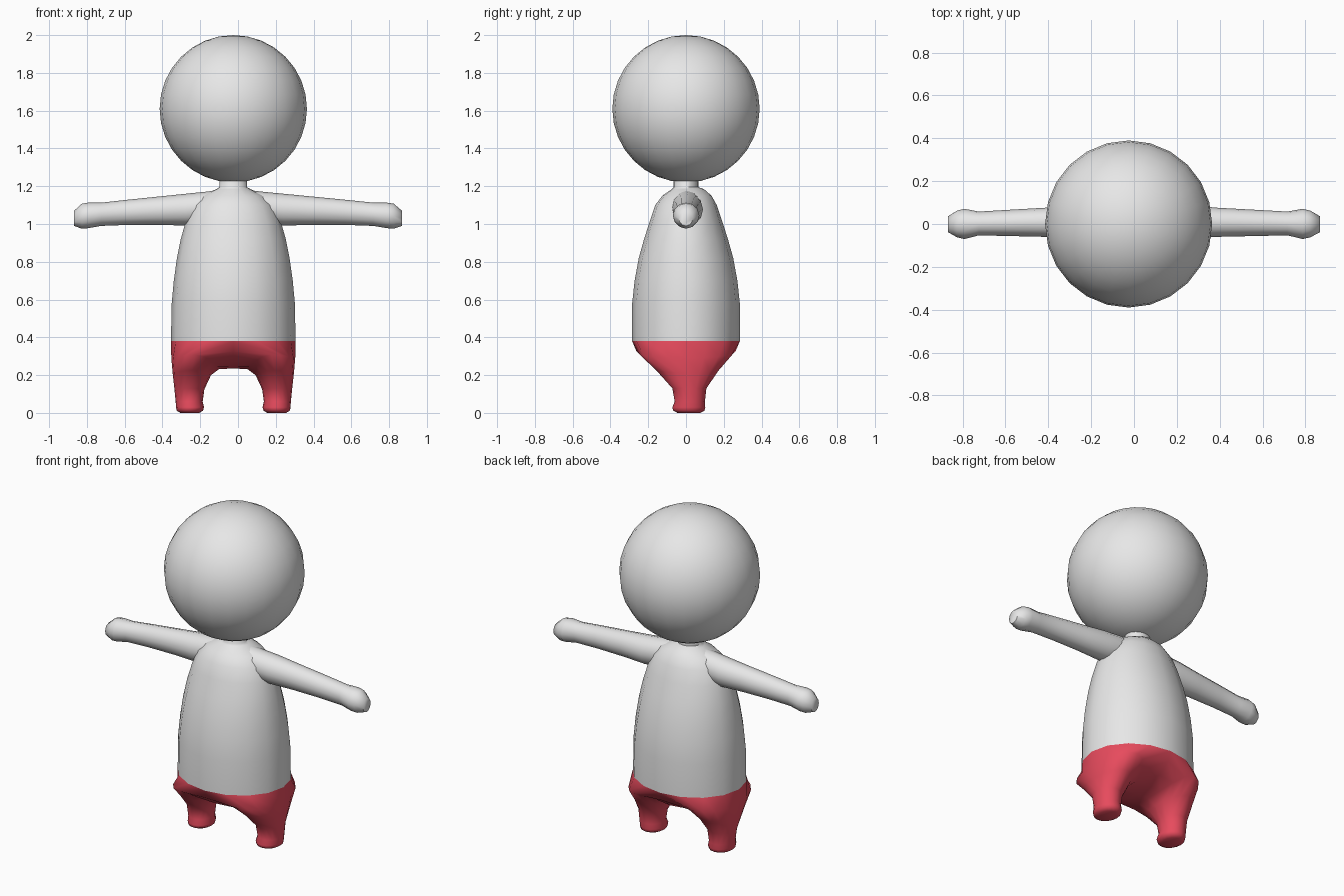
import bpy, bmesh, math

if "Cube" in bpy.data.objects:
    bpy.data.objects.remove(bpy.data.objects["Cube"])

CX = -0.025  # body centre line


def material(name, rgb):
    m = bpy.data.materials.new(name)
    m.diffuse_color = (*rgb, 1)
    m.use_nodes = True
    m.node_tree.nodes["Principled BSDF"].inputs["Base Color"].default_value = m.diffuse_color
    return m


GREY = material("light grey", (0.8, 0.8, 0.8))
RED = material("soft red", (0.8, 0.07, 0.11))


def loft(name, rings, mat, cap_start=True, cap_end=True, mirror_seam=False, angle=60):
    """Skin a list of equal-length point rings; optionally mirror across the centre line."""
    bm = bmesh.new()
    loops = [[bm.verts.new(p) for p in ring] for ring in rings]
    n = len(loops[0])
    for a, b in zip(loops, loops[1:]):
        for i in range(n):
            j = (i + 1) % n
            bm.faces.new((a[i], a[j], b[j], b[i]))
    if cap_start:
        bm.faces.new(loops[0][::-1])
    if cap_end:
        bm.faces.new(loops[-1])
    if mirror_seam:
        geom = bmesh.ops.duplicate(bm, geom=bm.verts[:] + bm.edges[:] + bm.faces[:])["geom"]
        for v in geom:
            if isinstance(v, bmesh.types.BMVert):
                v.co.x = 2 * CX - v.co.x
        bmesh.ops.remove_doubles(bm, verts=bm.verts[:], dist=0.0005)
    bmesh.ops.recalc_face_normals(bm, faces=bm.faces[:])
    me = bpy.data.meshes.new(name)
    bm.to_mesh(me)
    bm.free()
    ob = bpy.data.objects.new(name, me)
    bpy.context.collection.objects.link(ob)
    finish(ob, mat, angle)
    return ob


def finish(ob, mat, angle):
    ob.data.materials.append(mat)
    bpy.ops.object.select_all(action='DESELECT')
    ob.select_set(True)
    bpy.context.view_layer.objects.active = ob
    bpy.ops.object.shade_smooth_by_angle(angle=math.radians(angle))


def turn(i, n=16):
    a = -math.pi / 2 + 2 * math.pi * i / n
    return math.cos(a), math.sin(a)


# Head
bpy.ops.mesh.primitive_uv_sphere_add(segments=24, ring_count=16, radius=0.39,
                                     location=(CX, 0, 1.61))
bpy.context.object.name = "head"
finish(bpy.context.object, GREY, 60)

# Torso and neck: z, half width, half depth, y centre
torso = [(0.38, 0.33, 0.285, 0), (0.58, 0.326, 0.285, 0), (0.70, 0.315, 0.272, 0),
         (0.82, 0.298, 0.25, 0), (0.92, 0.278, 0.222, 0), (1.02, 0.25, 0.19, 0),
         (1.10, 0.215, 0.163, 0), (1.15, 0.165, 0.13, 0.005), (1.185, 0.09, 0.085, 0.01),
         (1.195, 0.073, 0.065, 0), (1.26, 0.073, 0.065, 0)]
loft("torso", [[(CX + hx * c, cy + hy * s, z) for c, s in map(turn, range(16))]
               for z, hx, hy, cy in torso], GREY, cap_start=False)

# Arms: x, z bottom, z top, y front, y back
arm = [(0.04, 1.03, 1.185, -0.075, 0.08), (0.14, 1.00, 1.172, -0.075, 0.085),
       (0.26, 0.992, 1.16, -0.07, 0.09), (0.40, 0.995, 1.146, -0.06, 0.076),
       (0.58, 0.995, 1.128, -0.056, 0.066), (0.72, 0.99, 1.113, -0.053, 0.058),
       (0.79, 0.978, 1.113, -0.07, 0.071), (0.825, 0.975, 1.108, -0.062, 0.062),
       (0.868, 0.99, 1.07, -0.038, 0.036)]
for side, label in ((1, "right_arm"), (-1, "left_arm")):
    rings = []
    for x, z0, z1, y0, y1 in arm:
        px = side * x + CX * (1 - x / 0.868)
        rings.append([(px, (y0 + y1) / 2 + (y1 - y0) / 2 * c, (z0 + z1) / 2 + (z1 - z0) / 2 * s)
                      for c, s in (turn(i, 12) for i in range(12))])
    loft(label, rings, GREY)

# Trousers: one half from waist and crotch curve down to the foot, mirrored
crotch = [(0.262, 0.325), (0.19, 0.268), (0.10, 0.242), (0, 0.235),
          (-0.10, 0.242), (-0.19, 0.268), (-0.262, 0.325)]
waist = [(CX + 0.33 * max(c, 0), 0.285 * s, 0.38) for c, s in map(turn, range(9))]
rings = [waist + [(CX, y, z) for y, z in crotch]]
# inner x, outer x, y centre, half depth, z front/back, z outer, z inner
leg = [(0.075, 0.328, 0.0, 0.245, 0.308, 0.29, 0.232),
       (0.118, 0.321, 0.008, 0.165, 0.225, 0.21, 0.20),
       (0.153, 0.312, 0.018, 0.09, 0.13, 0.13, 0.125),
       (0.162, 0.305, 0.02, 0.08, 0.06, 0.06, 0.06),
       (0.155, 0.303, 0.015, 0.087, 0.03, 0.03, 0.03),
       (0.16, 0.30, 0.015, 0.083, 0.012, 0.012, 0.012),
       (0.18, 0.28, 0.015, 0.06, 0.0, 0.0, 0.0)]
for xi, xo, cy, hy, zf, zo, zi in leg:
    rings.append([(CX + (xi + xo) / 2 + (xo - xi) / 2 * c, cy + hy * s,
                   zf * s * s + (zo if c > 0 else zi) * c * c)
                  for c, s in map(turn, range(16))])
loft("trousers", rings, RED, cap_start=False, mirror_seam=True, angle=75)
